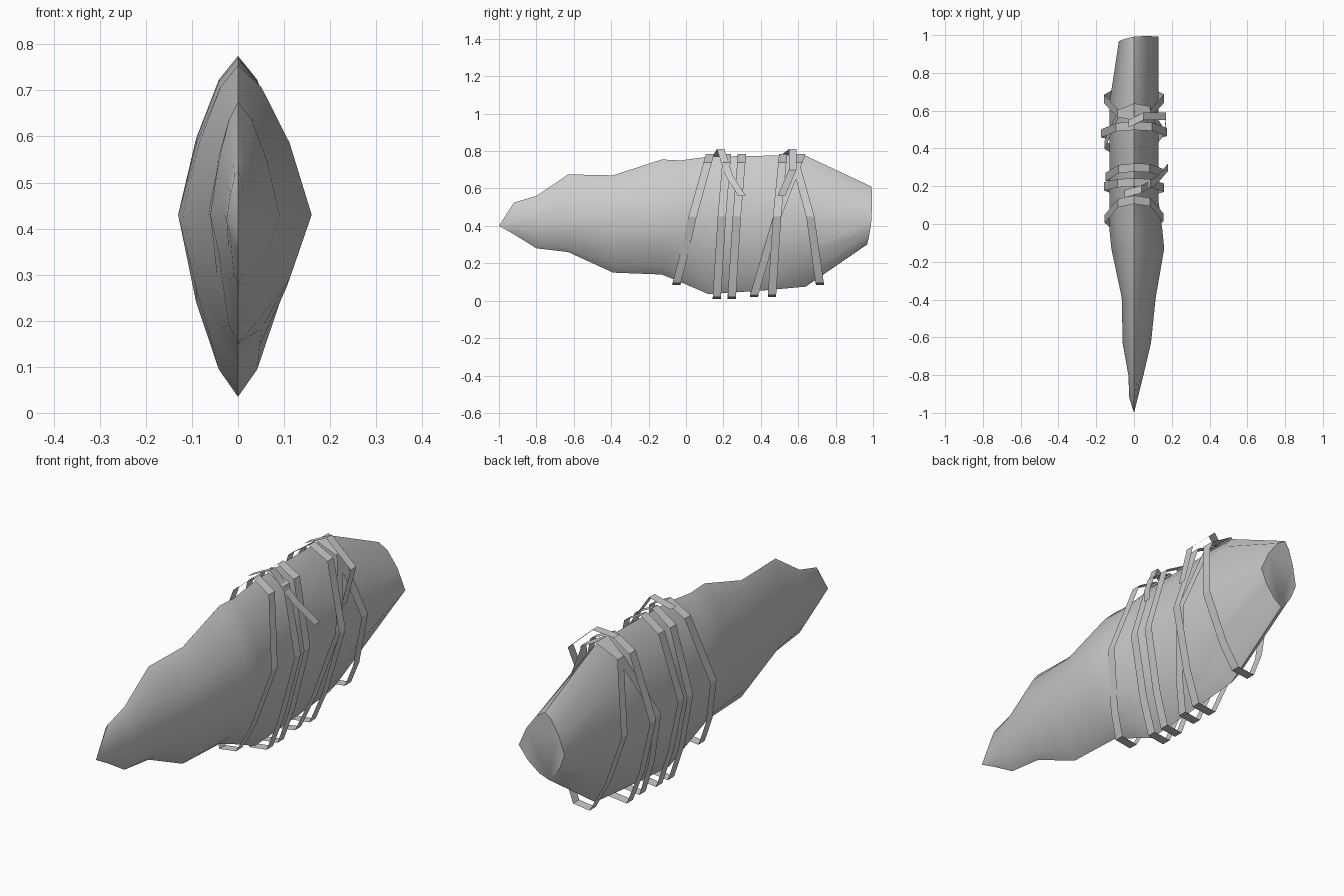
import bpy, bmesh, math

cube = bpy.data.objects.get("Cube")
if cube:
    bpy.data.objects.remove(cube, do_unlink=True)


def make_material(name, value):
    mat = bpy.data.materials.new(name)
    mat.use_nodes = True
    color = (value, value, value, 1)
    mat.diffuse_color = color
    mat.node_tree.nodes["Principled BSDF"].inputs["Base Color"].default_value = color
    return mat


stone = make_material("stone grey", 0.6)


def finish(bm, name, mat, angle):
    mesh = bpy.data.meshes.new(name)
    bm.to_mesh(mesh)
    bm.free()
    obj = bpy.data.objects.new(name, mesh)
    bpy.context.collection.objects.link(obj)
    mesh.materials.append(mat)
    bpy.ops.object.select_all(action="DESELECT")
    obj.select_set(True)
    bpy.context.view_layer.objects.active = obj
    bpy.ops.object.shade_smooth_by_angle(angle=math.radians(angle))
    return obj


# Lens shaped outline: quarter curve mirrored to a full ring
quarter = [(1, 0), (0.7, 0.48), (0.32, 0.85)]
half = quarter + [(0, 1)] + [(-x, z) for x, z in reversed(quarter)]
ring_shape = half + [(x, -z) for x, z in reversed(half[1:-1])]

# Blade stations: y, bottom, top, left edge x, right edge x
stations = [
    (-0.92, 0.355, 0.525, -0.025, 0.02),
    (-0.80, 0.28, 0.56, -0.03, 0.05),
    (-0.63, 0.26, 0.675, -0.06, 0.09),
    (-0.39, 0.15, 0.67, -0.065, 0.115),
    (-0.13, 0.14, 0.755, -0.12, 0.16),
    (-0.03, 0.10, 0.75, -0.13, 0.15),
    (0.12, 0.035, 0.77, -0.13, 0.13),
    (0.42, 0.055, 0.775, -0.13, 0.13),
    (0.64, 0.075, 0.775, -0.13, 0.13),
    (0.98, 0.30, 0.61, -0.08, 0.13),
]

bm = bmesh.new()
rings = []
for i, (y, low, high, xl, xr) in enumerate(stations):
    mid = 0.43 if i else 0.42
    ring = []
    for u, v in ring_shape:
        x = u * (xr if u > 0 else -xl)
        z = mid + v * (high - mid if v > 0 else mid - low)
        tilt = 0.012 * v + 0.012 * u if i == len(stations) - 1 else 0
        ring.append(bm.verts.new((x, y + tilt, z)))
    rings.append(ring)
count = len(ring_shape)
for a, b in zip(rings, rings[1:]):
    for k in range(count):
        n = (k + 1) % count
        bm.faces.new((a[k], a[n], b[n], b[k]))
tip = bm.verts.new((0, -1, 0.40))
for k in range(count):
    bm.faces.new((tip, rings[0][(k + 1) % count], rings[0][k]))
bm.faces.new(rings[-1])
bmesh.ops.recalc_face_normals(bm, faces=bm.faces)
finish(bm, "stone_blade", stone, 60)


# Flat ribbon along a path, its width lying along the blade
def ribbon(name, path, width=0.044, closed=True):
    bm = bmesh.new()
    pairs = [[bm.verts.new((x, y + s * width / 2, z)) for s in (-1, 1)]
             for x, y, z in path]
    links = list(zip(pairs, pairs[1:]))
    if closed:
        links.append((pairs[-1], pairs[0]))
    for a, b in links:
        bm.faces.new((a[0], a[1], b[1], b[0]))
    bmesh.ops.recalc_face_normals(bm, faces=bm.faces)
    finish(bm, name, stone, 20)


# Wrapping outline, clockwise from the top: x, z
wrap_shape = [(0.0, 0.785), (0.085, 0.74), (0.155, 0.45), (0.09, 0.17), (0.04, 0.03),
              (-0.04, 0.02), (-0.10, 0.18), (-0.155, 0.42), (-0.085, 0.72)]

# Wrappings: y at top, right, bottom, left; lift of the lowest part; side slack
wraps = [
    (0.13, 0.03, -0.05, 0.03, 0.065, 1.0),
    (0.22, 0.19, 0.165, 0.20, -0.01, 1.03),
    (0.30, 0.27, 0.245, 0.25, -0.01, 0.97),
    (0.62, 0.48, 0.365, 0.42, 0.0, 1.0),
    (0.52, 0.485, 0.46, 0.48, 0.0, 1.12),
    (0.57, 0.67, 0.715, 0.66, 0.065, 1.03),
]
for i, (top, right, low, left, lift, slack) in enumerate(wraps):
    path = []
    for x, z in wrap_shape:
        side = right if x > 0 else left
        t = (z - 0.43) / 0.36
        y = side + ((top - side) * t if t > 0 else (side - low) * t * 0.9)
        path.append((x * slack, y, z + (lift if z < 0.1 else lift / 2 if z < 0.2 else 0)))
    ribbon("wrapping_%d" % (i + 1), path)

# Loose binding ends
ribbon("loose_end_front", [(-0.05, 0.16, 0.77), (0.04, 0.185, 0.81), (0.12, 0.23, 0.67),
                           (0.18, 0.30, 0.56)], 0.04, False)
ribbon("loose_end_back", [(-0.03, 0.53, 0.78), (0.05, 0.57, 0.81), (0.17, 0.57, 0.70),
                          (0.165, 0.51, 0.56)], 0.04, False)
